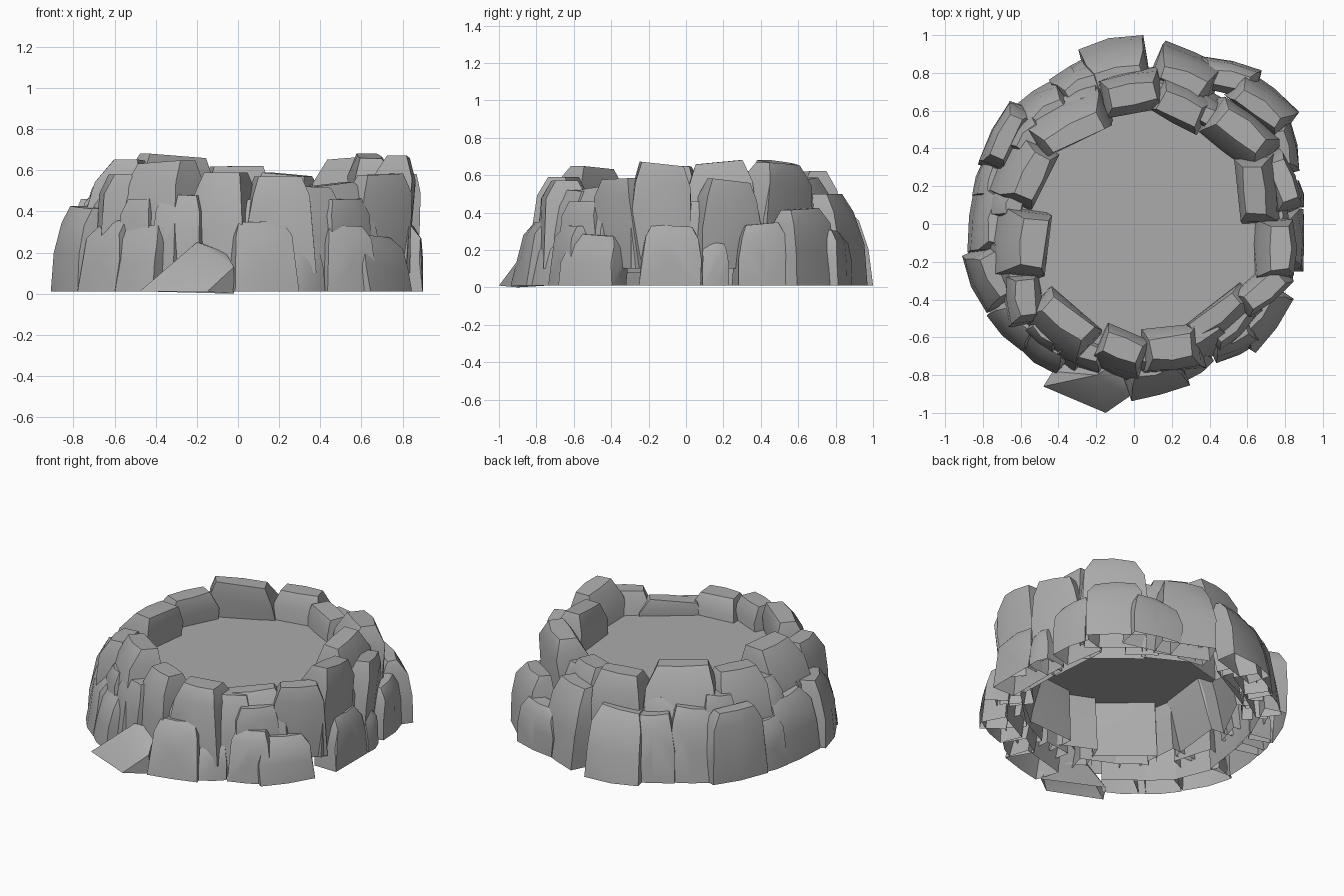
import bpy
import bmesh
import random
from math import radians, degrees, atan2, hypot
from mathutils import Matrix, Vector

random.seed(11)

default_cube = bpy.data.objects.get("Cube")
if default_cube:
    bpy.data.objects.remove(default_cube, do_unlink=True)


def flat_material(name, value):
    material = bpy.data.materials.new(name)
    colour = (value, value, value, 1.0)
    material.use_nodes = True
    material.diffuse_color = colour
    shader = material.node_tree.nodes["Principled BSDF"]
    shader.inputs["Base Color"].default_value = colour
    shader.inputs["Roughness"].default_value = 0.9
    return material


stone = flat_material("stone grey", 0.41)


def finish(bm, name):
    """Turn a bmesh into a stone coloured object, smooth except at hard edges."""
    for face in bm.faces:
        face.smooth = True
    for edge in bm.edges:
        edge.smooth = edge.calc_face_angle(0) < radians(32)
    mesh = bpy.data.meshes.new(name)
    bm.to_mesh(mesh)
    bm.free()
    mesh.materials.append(stone)
    rock_object = bpy.data.objects.new(name, mesh)
    bpy.context.scene.collection.objects.link(rock_object)


def hull(name, points):
    """A convex stone around the points, hollow and open underneath."""
    bm = bmesh.new()
    for point in points:
        bm.verts.new(point)
    wrapped = bmesh.ops.convex_hull(bm, input=bm.verts[:])
    loose = {v for v in wrapped["geom_interior"] + wrapped["geom_unused"]
             if isinstance(v, bmesh.types.BMVert)}
    bmesh.ops.delete(bm, geom=list(loose), context="VERTS")
    bmesh.ops.dissolve_limit(bm, angle_limit=radians(4),
                             verts=bm.verts[:], edges=bm.edges[:])
    bmesh.ops.recalc_face_normals(bm, faces=bm.faces)
    bm.normal_update()
    under = [face for face in bm.faces if face.normal.z < -0.9]
    bmesh.ops.delete(bm, geom=under, context="FACES")
    finish(bm, name)


def clamp(value, low, high):
    return max(low, min(high, value))


def jitter(amount):
    return random.uniform(-amount, amount)


# Cross-sections of a rock: height fraction, width scale, depth scale
RINGS = ((0, 1.12, 1.0), (0.45, 1.08, 1.0), (0.8, 0.97, 0.95), (1, 0.74, 0.5))


def rock(name, x, y, width, depth, bottom, top, facing, reach):
    """A tapered block whose foot leans out, or tucks in, to the given reach."""
    lean = clamp(reach - hypot(x, y) - depth / 2, -0.06, 0.17)
    turn = Matrix.Rotation(radians(facing), 3, "Z")
    tilt = jitter(0.12)
    points = []
    for fraction, wide, deep in RINGS:
        height = bottom + (top - bottom) * fraction
        shift = lean * (1 - fraction ** 1.4)
        for side in (-1, 0, 1):
            for out in (-1, 1):
                # the outer face bows a little across its middle
                bow = 0.015 if side == 0 and out == 1 else 0
                across = side * wide * width / 2 * (1 + jitter(0.07))
                along = out * deep * depth / 2 + shift + bow + abs(side) * jitter(0.01)
                rise = tilt * across * fraction
                spot = turn @ Vector((along, across, height + rise))
                spot += Vector((x, y, 0))
                spot.x = clamp(spot.x, -0.91, 0.9)
                spot.y = clamp(spot.y, -1, 1)
                points.append(spot)
    hull(name, points)


# Rim rocks: x, y, width, depth, top height, outward direction
rim_rocks = (
    (-.01, .68, .32, .2, .62, 102),
    (.24, .61, .3, .2, .58, 62),
    (.57, .49, .36, .22, .66, 52),
    (.63, .18, .34, .2, .67, 5),
    (.79, .23, .3, .15, .57, 22),
    (.77, -.13, .3, .2, .66, 0),
    (.69, -.35, .3, .16, .58, -48),
    (.43, -.48, .4, .15, .53, -53),
    (.2, -.65, .3, .22, .57, -85),
    (-.06, -.65, .25, .2, .59, -112),
    (-.35, -.5, .35, .2, .64, -130),
    (-.57, -.39, .25, .18, .58, 187),
    (-.53, -.1, .34, .24, .65, 174),
    (-.63, .1, .15, .14, .53, 165),
    (-.53, .25, .32, .2, .62, 155),
    (-.31, .48, .42, .18, .67, 117),
)
for number, (x, y, width, depth, top, facing) in enumerate(rim_rocks, 1):
    rock(f"rim_rock_{number}", x, y, width, depth, .1, top, facing, .8)

# Foot rocks around the outside: x, y, width, top height, outward direction, reach
foot_rocks = (
    (-.67, .46, .33, .46, 155, .89),
    (-.45, .58, .26, .46, 125, .87),
    (-.08, .78, .32, .43, 105, .98),
    (.26, .76, .31, .5, 66, .95),
    (.5, .76, .29, .3, 77, 1.0),
    (.66, .61, .33, .42, 52, 1.02),
    (.77, .4, .24, .34, 12, .95),
    (.8, .15, .13, .25, 5, .9),
    (.8, -.08, .29, .33, 0, .9),
    (.64, -.46, .31, .28, -38, .92),
    (.51, -.58, .24, .33, -66, .88),
    (.29, -.67, .16, .25, -58, .85),
    (.1, -.75, .28, .35, -75, .9),
    (-.43, -.61, .24, .33, -128, .89),
    (-.58, -.48, .24, .35, -137, .9),
    (-.73, -.27, .29, .42, -155, .91),
    (-.72, .02, .33, .4, 172, .86),
    (-.72, .22, .18, .32, 165, .86),
    (-.27, .72, .24, .42, 120, .89),
)
for number, (x, y, width, top, facing, reach) in enumerate(foot_rocks, 1):
    rock(f"foot_rock_{number}", x, y, width, .15, .01, top, facing, reach)

# Low wedge lying against the front
hull("front_wedge", (
    (-.48, -.86, .01), (-.15, -1, .01), (-.02, -.9, 0), (-.43, -.78, .04),
    (-.02, -.91, .13), (-.06, -.8, .2), (-.2, -.8, .25), (-.1, -.74, .22),
    (-.4, -.74, .01),
))

# Smaller stones wedged into the gaps: x, y, width, top height
gap_stones = (
    (-.26, .62, .2, .5), (.4, .56, .18, .53), (-.27, -.66, .24, .48),
    (.06, -.68, .16, .46), (.33, -.58, .3, .52), (.51, -.53, .26, .46),
    (-.64, -.2, .24, .48), (-.46, -.56, .18, .46), (.74, .04, .14, .46),
    (-.55, .45, .2, .52), (.12, .7, .16, .5),
)
for number, (x, y, width, top) in enumerate(gap_stones, 1):
    rock(f"gap_stone_{number}", x, y, width, .14, .08, top,
         degrees(atan2(y, x)), .8)

# Flat floor filling the top of the ring, open underneath
floor = bmesh.new()
bmesh.ops.create_circle(floor, cap_ends=True, segments=16, radius=.69,
                        matrix=Matrix.Translation((.04, -.03, .44)))
finish(floor, "basin_floor")
